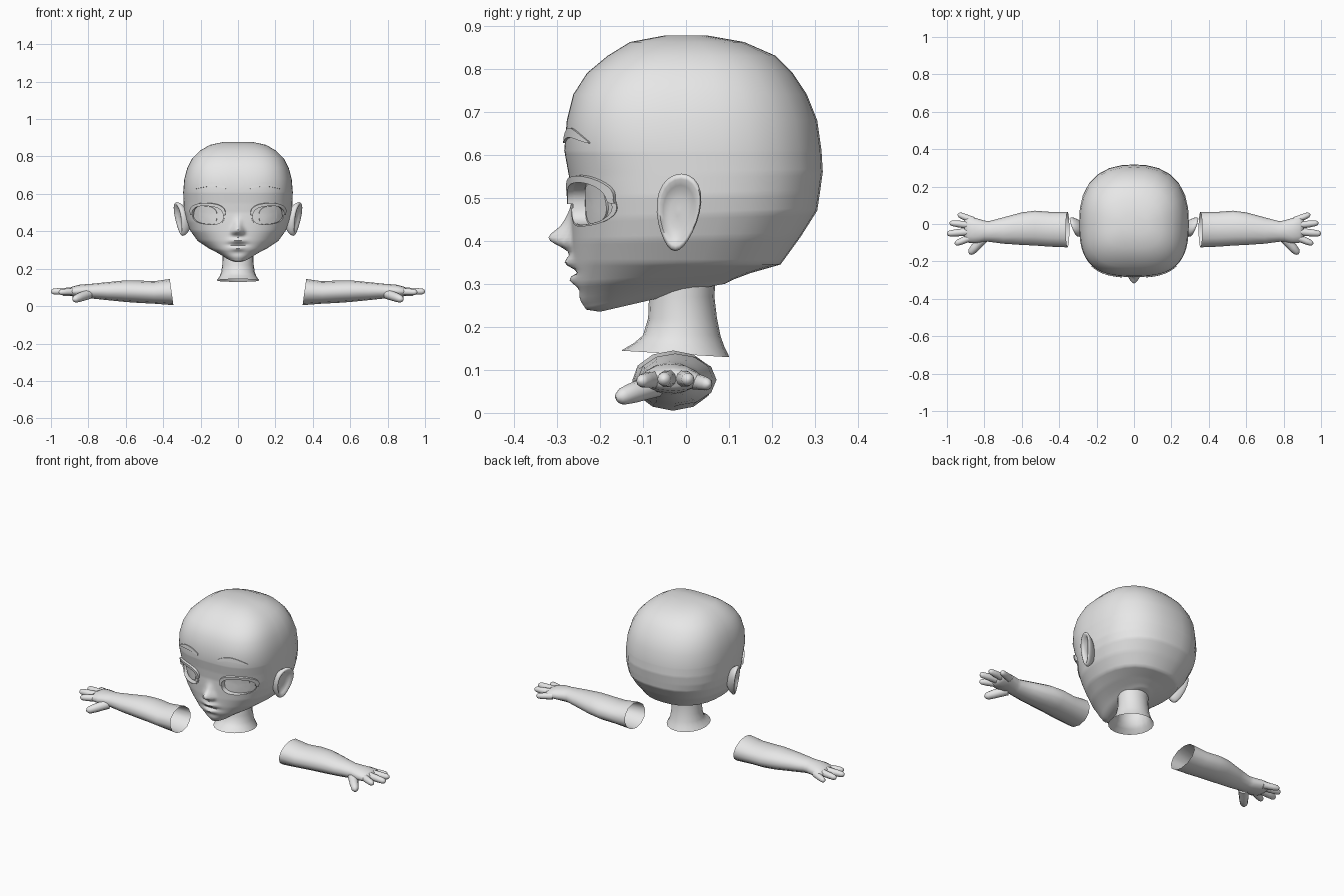
import bpy, bmesh
from math import sin, cos, pi, exp, radians
from mathutils import Vector
from mathutils.bvhtree import BVHTree

cube = bpy.data.objects.get("Cube")
if cube:
    bpy.data.objects.remove(cube, do_unlink=True)

GREY = (0.8, 0.8, 0.8, 1)
clay = bpy.data.materials.new("light grey")
clay.use_nodes = True
clay.diffuse_color = GREY
clay.node_tree.nodes["Principled BSDF"].inputs["Base Color"].default_value = GREY


def loft(rings, start=True, end=True, closed=True):
    """Skin a list of point rings, optionally capping both ends."""
    bm = bmesh.new()
    rows = [[bm.verts.new(p) for p in ring] for ring in rings]
    n = len(rows[0])
    for a, b in zip(rows, rows[1:]):
        for i in range(n if closed else n - 1):
            j = (i + 1) % n
            bm.faces.new((a[i], a[j], b[j], b[i]))
    if closed and start:
        bm.faces.new(rows[0][::-1])
    if closed and end:
        bm.faces.new(rows[-1])
    bmesh.ops.recalc_face_normals(bm, faces=bm.faces)
    return bm


def smooth(mesh, angle=50):
    for p in mesh.polygons:
        p.use_smooth = True
    mesh.set_sharp_from_angle(angle=radians(angle))


def add(name, bm, angle=50):
    mesh = bpy.data.meshes.new(name)
    bm.to_mesh(mesh)
    mesh.materials.append(clay)
    smooth(mesh, angle)
    ob = bpy.data.objects.new(name, mesh)
    bpy.context.collection.objects.link(ob)
    return ob


def bake(ob, angle=50):
    """Turn the modifier result into the object's own mesh."""
    bpy.context.view_layer.update()
    graph = bpy.context.evaluated_depsgraph_get()
    mesh = bpy.data.meshes.new_from_object(ob.evaluated_get(graph))
    ob.modifiers.clear()
    ob.data = mesh
    smooth(mesh, angle)


# Head sections: front z, front y, back z, back y, half width
SECTIONS = [
    (.235, -.20, .295, .06, .05), (.24, -.232, .30, .09, .07),
    (.26, -.245, .31, .11, .10), (.30, -.258, .325, .15, .16),
    (.35, -.262, .345, .22, .215), (.40, -.265, .41, .267, .256),
    (.45, -.266, .47, .305, .278), (.50, -.266, .51, .311, .288),
    (.55, -.272, .56, .318, .291), (.61, -.283, .61, .315, .293),
    (.68, -.277, .68, .305, .287), (.74, -.262, .74, .281, .271),
    (.79, -.23, .79, .248, .245), (.83, -.182, .83, .208, .205),
    (.862, -.13, .862, .135, .15), (.877, -.05, .877, .05, .08)]

# Face relief: x, z, height, x spread, z spread
RELIEF = [
    (0, .405, .050, .025, .024), (0, .44, .016, .02, .03),
    (.024, .395, .014, .012, .013), (-.024, .395, .014, .012, .013),
    (0, .35, .020, .040, .014), (0, .328, -.012, .05, .007),
    (0, .31, .012, .032, .012), (0, .286, -.005, .04, .012)]

ANGLES = [pi * i / 14 for i in range(14)] + [pi + pi * i / 80 for i in range(80)]


def head_ring(zf, yf, zb, yb, w):
    mid, half = (yf + yb) / 2, (yb - yf) / 2
    face_power = 2.1 + .9 * min(1, max(0, (zf - .25) / .42))
    ring = []
    for a in ANGLES:
        c, s = cos(a), sin(a)
        p = face_power if s < 0 else 2.4
        r = (abs(c) ** p + abs(s) ** p) ** (-1 / p)
        x, y = w * c * r, mid + half * s * r
        z = zf + (zb - zf) * (y - yf) / (yb - yf)
        if s < 0:
            y -= sum(h * exp(-((x - u) / su) ** 2 - ((z - v) / sv) ** 2)
                     for u, v, h, su, sv in RELIEF)
        ring.append((x, y, z))
    return ring


rings = []
for low, high in zip(SECTIONS, SECTIONS[1:]):
    steps = max(1, round((high[0] - low[0]) / .008)) if low[0] < .6 else 1
    for k in range(steps):
        rings.append(head_ring(*[a + (b - a) * k / steps for a, b in zip(low, high)]))
rings.append(head_ring(*SECTIONS[-1]))
head_bm = loft(rings)
skin = BVHTree.FromBMesh(head_bm)
head = add("head", head_bm)


def on_face(x, z, lift):
    hit = skin.ray_cast(Vector((x, -1, z)), Vector((0, 1, 0)))[0]
    return (x, (hit.y if hit else -.1) - lift, z)


def eye_point(side, a, scale=1, rx=.083, rz=.05):
    c, s = cos(a), sin(a)
    r = scale * (abs(c) ** 2.6 + abs(s) ** 2.6) ** (-1 / 2.6)
    return side * (.16 + rx * c * r), .487 + rz * s * r + .006 * c


def plate(name, rows, lift, thick, closed=False):
    """Thin raised piece that follows the face."""
    bm = loft([[on_face(x, z, lift) for x, z in row] for row in rows], False, closed, closed)
    ob = add(name, bm)
    mod = ob.modifiers.new("thickness", "SOLIDIFY")
    mod.thickness, mod.offset = thick, 0
    bake(ob, 40)


TURN = [2 * pi * i / 40 for i in range(40)]
for side, label in ((1, "left"), (-1, "right")):
    # Eye socket cut, parallel to the face
    outline = [eye_point(side, a) for a in TURN]
    cut_rings = [[(x, -.6, z) for x, z in outline]]
    for scale in (1, .7, .4, .15):
        cut_rings.append([on_face(*eye_point(side, a, scale), -.028) for a in TURN])
    cutter = add("socket_cutter", loft(cut_rings))
    cutter.hide_render = True
    mod = head.modifiers.new("socket", "BOOLEAN")
    mod.operation, mod.solver, mod.object = "DIFFERENCE", "EXACT", cutter
    bake(head)
    bpy.data.objects.remove(cutter, do_unlink=True)

    # Iris disc, upper lash band and lower lid rim
    plate(label + "_iris", [[eye_point(side, a, k, .048, .046) for a in TURN]
                            for k in (1, .6, .2)], -.025, .006, True)
    arc = [radians(-5 + 180 * i / 24) for i in range(25)]
    plate(label + "_upper_lash",
          [[eye_point(side, a, k + (g * .2 * sin(max(0, a)))) for a in arc]
           for k, g in ((.97, 0), (1.04, .5), (1.08, 1))], .006, .014)
    plate(label + "_lower_lid",
          [[eye_point(side, -a, k) for a in arc] for k in (.98, 1.06)], .001, .006)

    # Eyebrow: tapered arched strip
    brow = [(i / 14, .016 * sin(pi * min(1, .12 + i / 14 * .86)) ** .7) for i in range(15)]
    plate(label + "_eyebrow",
          [[(side * (.065 + .16 * t), .618 + .033 * sin(pi * (.15 + .75 * t)) + k * h)
            for t, h in brow] for k in (-.7, 0, .7)], .002, .007)

    # Ear: shallow dish with a rolled rim, flared outward at the back
    ear = []
    for out, r in ((-.03, .6), (-.012, .85), (.004, .98), (.014, 1), (.021, .95),
                   (.022, .86), (.012, .7), (.004, .4), (.006, .1)):
        row = []
        for i in range(24):
            a = 2 * pi * i / 24
            dz = .09 * r * sin(a)
            dy = .05 * r * cos(a) * (1 + 3 * dz)
            row.append((side * (.298 + out + .35 * dy + .18 * dz), -.018 + dy + .08 * dz, .466 + dz))
        ear.append(row)
    add(label + "_ear", loft(ear), 70)

# Neck, open below with a flared base: z, centre y, x radius, y radius, tilt
neck = []
for z, yc, rx, ry, tilt in ((.32, -.005, .086, .074, 0), (.27, -.01, .083, .076, 0),
                            (.22, -.008, .084, .08, 0), (.18, -.01, .09, .09, 0),
                            (.158, -.016, .099, .105, .04), (.137, -.025, .114, .126, .06)):
    neck.append([(rx * cos(a), yc + ry * sin(a), z - tilt * ry * sin(a))
                 for a in (2 * pi * i / 20 for i in range(20))])
add("neck", loft(neck, True, False))

# Forearm and palm sections: x, centre y, centre z, y radius, z radius
ARM = [(.355, -.03, .075, .095, .07), (.45, -.028, .073, .093, .06),
       (.53, -.022, .077, .093, .06), (.60, -.025, .08, .087, .058),
       (.70, -.035, .08, .07, .048), (.775, -.04, .08, .055, .04),
       (.80, -.038, .08, .056, .038), (.85, -.035, .08, .068, .034),
       (.885, -.03, .078, .07, .027), (.905, -.03, .078, .056, .016)]

# Digits: base, tip, radius
DIGITS = {
    "little_finger": ((.86, .018, .074), (.942, .053, .066), .018),
    "ring_finger": ((.87, -.008, .08), (.986, .006, .078), .019),
    "middle_finger": ((.87, -.04, .08), (1.0, -.052, .078), .02),
    "index_finger": ((.87, -.07, .078), (.958, -.107, .074), .019),
    "thumb": ((.80, -.07, .064), (.88, -.16, .034), .025)}


def digit(base, tip, radius, side):
    base, tip = Vector(base), Vector(tip)
    axis = (tip - base).normalized()
    u = axis.cross(Vector((0, 0, 1))).normalized()
    v = u.cross(axis)
    length = (tip - base).length
    rows = []
    for d, r in ((0, 1.1), (.35, 1), (.6, .95), (1 - radius * .7 / length, .8),
                 (1 - radius * .25 / length, .55), (1, .15)):
        centre = base + axis * length * d
        ring = [centre + (u * cos(a) + v * sin(a)) * radius * r
                for a in (2 * pi * i / 10 for i in range(10))]
        rows.append([(side * p.x, p.y, p.z) for p in ring])
    return loft(rows)


for side, label in ((1, "left"), (-1, "right")):
    rows = []
    for i, (x, yc, zc, ry, rz) in enumerate(ARM):
        slant = .14 if i == 0 else 0
        rows.append([(side * (x + slant * rz * sin(a)), yc + ry * cos(a), zc + rz * sin(a))
                     for a in (2 * pi * k / 12 for k in range(12))])
    add(label + "_forearm", loft(rows, False, True), 70)
    for name, (base, tip, radius) in DIGITS.items():
        add(label + "_" + name, digit(base, tip, radius, side), 70)
